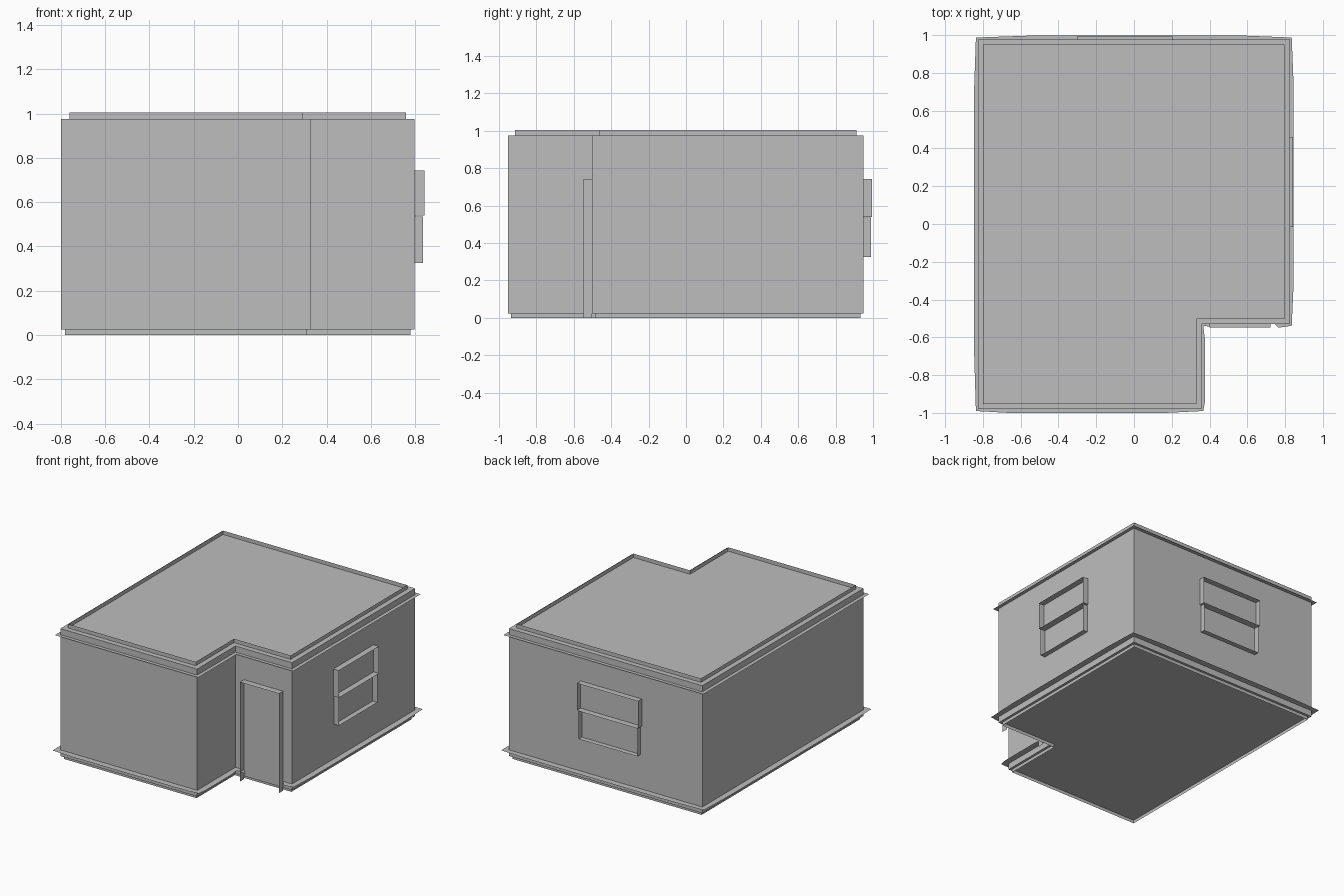
import bpy, bmesh
from mathutils import Vector

if "Cube" in bpy.data.objects:
    bpy.data.objects.remove(bpy.data.objects["Cube"])

mat = bpy.data.materials.new("plain grey")
mat.diffuse_color = (0.515, 0.515, 0.515, 1)
mat.use_nodes = True
mat.node_tree.nodes["Principled BSDF"].inputs["Base Color"].default_value = mat.diffuse_color


def make(name, quads):
    """Build a mesh object from a list of polygons given by corner points."""
    bm = bmesh.new()
    for q in quads:
        bm.faces.new([bm.verts.new(p) for p in q])
    bmesh.ops.remove_doubles(bm, verts=bm.verts, dist=0.0005)
    me = bpy.data.meshes.new(name)
    bm.to_mesh(me)
    bm.free()
    me.materials.append(mat)
    ob = bpy.data.objects.new(name, me)
    bpy.context.collection.objects.link(ob)
    return ob


def plan(d):
    """L-shaped floor plan grown outward by d, counter-clockwise."""
    x0, x1, y0, y1 = -0.8 - d, 0.798 + d, -0.953 - d, 0.95 + d
    xn, yn = 0.33 + d, -0.502 - d
    return [Vector(p) for p in ((x0, y0), (xn, y0), (xn, yn), (x1, yn), (x1, y1), (x0, y1))]


def strip(lo, hi, z0, z1):
    """Quads joining two loops of plan points at two heights."""
    n = len(lo)
    return [[(*lo[i], z0), (*lo[(i + 1) % n], z0), (*hi[(i + 1) % n], z1), (*hi[i], z1)]
            for i in range(n)]


def split(corners, sides):
    """Loop using corner points from one plan and two side points from another."""
    out = []
    for i in range(6):
        a, b = sides[i], sides[(i + 1) % 6]
        out += [corners[i], a.lerp(b, 0.15), a.lerp(b, 0.83)]
    return out


# Main block with roof and floor
wall = plan(0)
Z0, Z1 = 0.024, 0.976
make("walls", strip(wall, wall, Z0, Z1)
     + [[(*p, Z1) for p in wall], [(*p, Z0) for p in reversed(wall)]])

# Upright thin rims on the roof and under the floor
rim = plan(-0.038)
make("roof_rim", strip(rim, rim, Z1, 1.005))
base = plan(-0.018)
make("base_rim", strip(base, base, 0, Z0))

# Flat ledges around the walls; the lower one is open at the doorway
make("upper_ledge", strip(plan(0.027), wall, 0.93, 0.93))
lower = strip(split(plan(0.037), plan(0.047)), split(wall, wall), 0.07, 0.07)
del lower[2 * 3 + 1]
make("lower_ledge", lower)


def surround(to3d, u0, u1, v0, v1, depth, bottom=True):
    """Thin projecting edge around an opening."""
    c = [(u0, v0), (u0, v1), (u1, v1), (u1, v0)]
    return [[to3d(*c[i], 0), to3d(*c[(i + 1) % 4], 0),
             to3d(*c[(i + 1) % 4], depth), to3d(*c[i], depth)]
            for i in range(4 if bottom else 3)]


# Windows on the right and back walls: deeper upper sash above a lower one
def right(u, v, d):
    return (0.798 + d, u, v)


def back(u, v, d):
    return (u, 0.95 + d, v)


for name, f, a, b in (("right_window", right, -0.015, 0.46), ("back_window", back, -0.3, 0.205)):
    make(name + "_upper", surround(f, a, b, 0.54, 0.743, 0.045))
    make(name + "_lower", surround(f, a + 0.01, b - 0.01, 0.326, 0.535, 0.038))

# Door surround in the recessed corner
make("door_surround", surround(lambda u, v, d: (u, -0.502 - d, v),
                               0.4, 0.722, 0.0, 0.743, 0.047, False))
